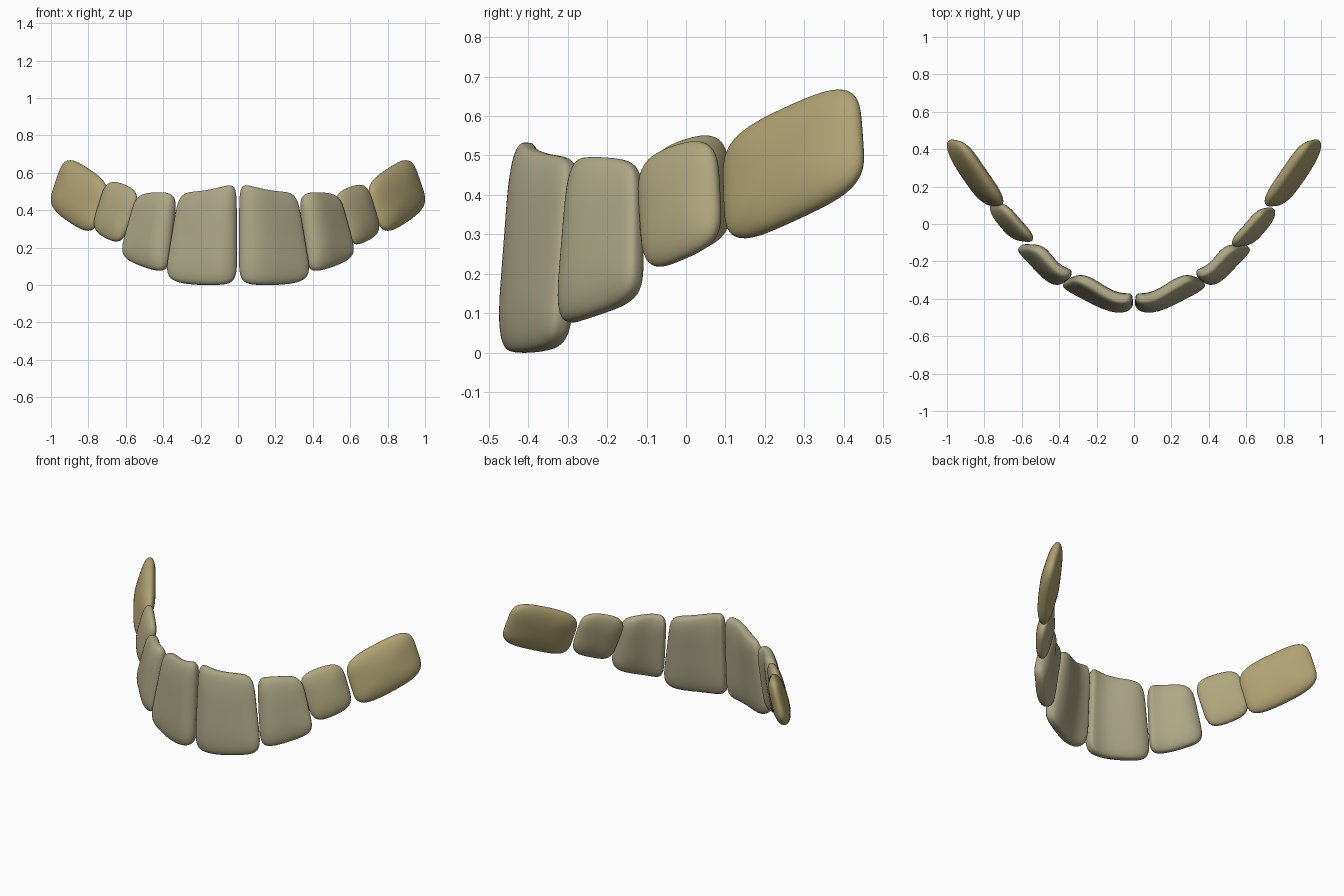
import bpy, bmesh
from mathutils import Vector

if "Cube" in bpy.data.objects:
    bpy.data.objects.remove(bpy.data.objects["Cube"])

# name: bottom row and top row (inner, middle, outer), half thickness (bottom, top),
# outline squareness, section squareness, S-shaped sway, left-side offset, colour
TEETH = {
    "central_incisor": (
        [(0.005, -0.42, 0.01), (0.185, -0.405, 0.0), (0.388, -0.315, 0.025)],
        [(0.008, -0.39, 0.55), (0.15, -0.372, 0.51), (0.308, -0.285, 0.50)],
        (0.052, 0.044), 7, 3.2, 0.012, (0, 0, 0), (0.41, 0.38, 0.24, 1)),
    "lateral_incisor": (
        [(0.372, -0.30, 0.065), (0.50, -0.232, 0.095), (0.628, -0.12, 0.15)],
        [(0.325, -0.262, 0.485), (0.435, -0.215, 0.495), (0.535, -0.12, 0.485)],
        (0.05, 0.044), 6, 2.8, 0.012, (0, 0, 0), (0.42, 0.39, 0.24, 1)),
    "canine": (
        [(0.605, -0.10, 0.205), (0.69, -0.015, 0.235), (0.76, 0.09, 0.285)],
        [(0.51, -0.12, 0.475), (0.60, -0.025, 0.525), (0.685, 0.075, 0.54)],
        (0.044, 0.040), 4.5, 2.3, 0, (0.015, 0.025, 0.015), (0.43, 0.38, 0.21, 1)),
    "molar": (
        [(0.775, 0.105, 0.265), (0.90, 0.27, 0.335), (1.01, 0.455, 0.425)],
        [(0.685, 0.095, 0.535), (0.805, 0.265, 0.625), (0.92, 0.435, 0.69)],
        (0.054, 0.050), 4.5, 2.2, 0, (0, 0, 0), (0.43, 0.36, 0.17, 1)),
}


def row_point(row, u):
    a, m, b = (Vector(p) for p in row)
    return a * u * (u - 1) / 2 + m * (1 - u * u) + b * u * (u + 1) / 2


def patch(bottom, top, u, v):
    return row_point(bottom, u).lerp(row_point(top, u), (v + 1) / 2)


def tooth(name, spec, side):
    bottom, top, thick, p, q, sway, shift, colour = spec
    bm = bmesh.new()
    bmesh.ops.create_cube(bm, size=2)
    bmesh.ops.subdivide_edges(bm, edges=bm.edges[:], cuts=17, use_grid_fill=True)
    for vert in bm.verts:
        # rounded pillow in local space
        u, w, v = vert.co
        r = (abs(u) ** p + abs(v) ** p) ** (1 / p)
        n = (r ** q + abs(w) ** q) ** (1 / q)
        u, v, w = u / n, v / n, w / n
        # wrap the pillow on the curved tooth patch
        e = 0.01
        du = patch(bottom, top, u + e, v) - patch(bottom, top, u - e, v)
        dv = patch(bottom, top, u, v + e) - patch(bottom, top, u, v - e)
        normal = du.cross(dv).normalized()
        t = thick[0] + (thick[1] - thick[0]) * (v + 1) / 2
        co = patch(bottom, top, u, v) + normal * (w * t - sway * u * (1 - u * u) * 2.6)
        if side < 0:
            co += Vector(shift)
        vert.co = (co.x * side, co.y, co.z)
    bmesh.ops.recalc_face_normals(bm, faces=bm.faces[:])
    for f in bm.faces:
        f.smooth = True
    mesh = bpy.data.meshes.new(name)
    bm.to_mesh(mesh)
    bm.free()
    mat = bpy.data.materials.get(spec_name) or bpy.data.materials.new(spec_name)
    mat.diffuse_color = colour
    mat.use_nodes = True
    mat.node_tree.nodes["Principled BSDF"].inputs["Base Color"].default_value = mat.diffuse_color
    mesh.materials.append(mat)
    bpy.context.collection.objects.link(bpy.data.objects.new(name, mesh))


# four teeth on each side of the arch
for base, spec in TEETH.items():
    spec_name = base + "_enamel"
    for label, side in (("right", 1), ("left", -1)):
        tooth(base + "_" + label, spec, side)
